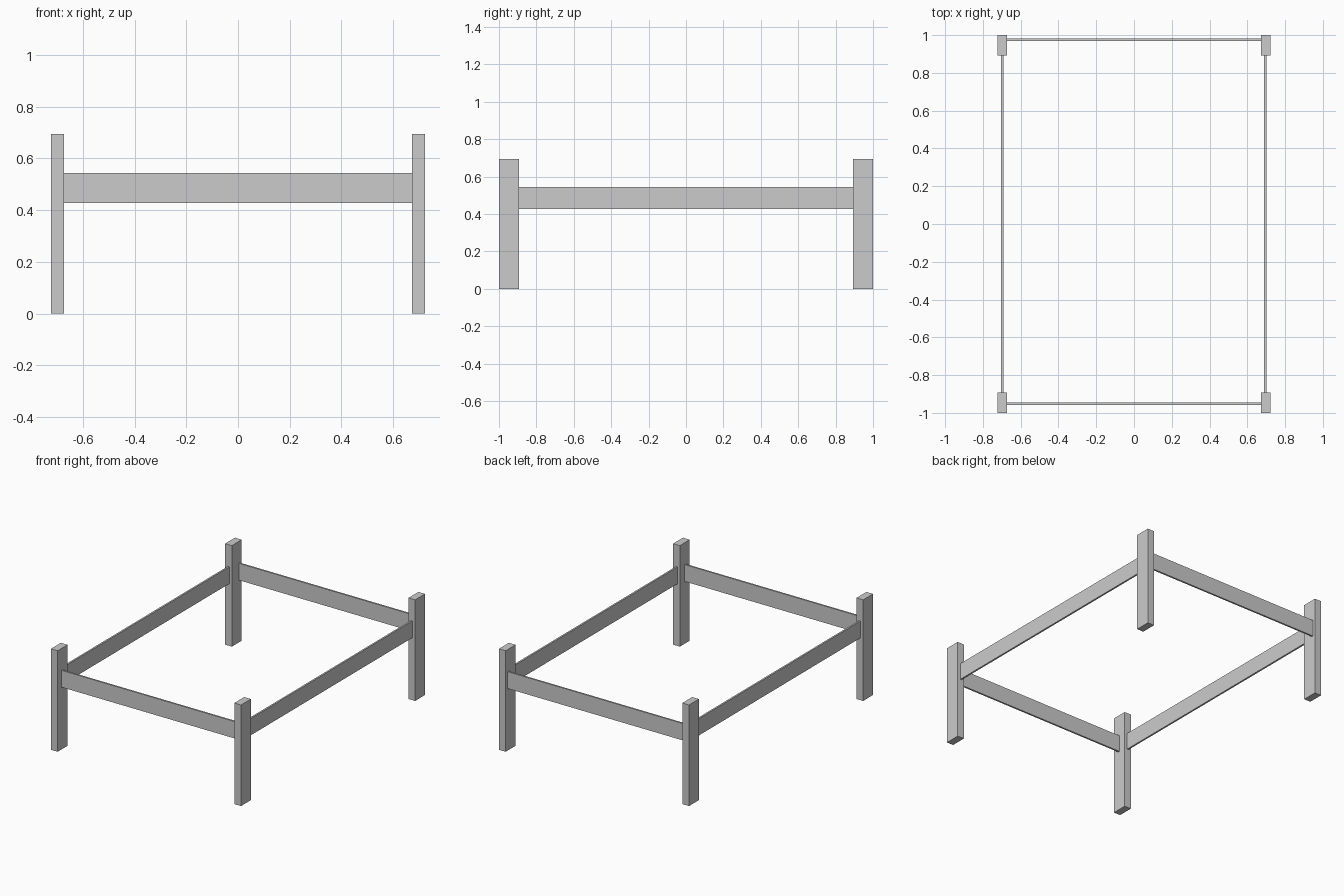
import bpy

if "Cube" in bpy.data.objects:
    bpy.data.objects.remove(bpy.data.objects["Cube"])


def box(name, x, y, z):
    """Box spanning the given (min, max) ranges."""
    spans = (x, y, z)
    bpy.ops.mesh.primitive_cube_add(size=1, location=[(a + b) / 2 for a, b in spans])
    ob = bpy.context.object
    ob.name = name
    ob.scale = [b - a for a, b in spans]
    bpy.ops.object.transform_apply(location=False, rotation=False, scale=True)
    return ob


HALF_W, HALF_L = 0.723, 1.0      # outer half width and length
POST_W, POST_L, POST_H = 0.051, 0.107, 0.695
IN_X, IN_Y = HALF_W - POST_W, HALF_L - POST_L
RAIL_Z = (0.428, 0.544)
T = 0.006                        # half rail thickness

# Corner posts
for xs, side in ((-1, "left"), (1, "right")):
    for ys, end in ((-1, "front"), (1, "back")):
        box(f"{end}_{side}_post",
            sorted((xs * IN_X, xs * HALF_W)),
            sorted((ys * IN_Y, ys * HALF_L)), (0, POST_H))

# Side rails, between front and back posts
for name, x in (("left_side_rail", -0.697), ("right_side_rail", 0.695)):
    box(name, (x - T, x + T), (-IN_Y, IN_Y), RAIL_Z)

# End rails, between left and right posts
for name, y in (("front_end_rail", -0.952), ("back_end_rail", 0.975)):
    box(name, (-IN_X, IN_X), (y - T, y + T), RAIL_Z)
